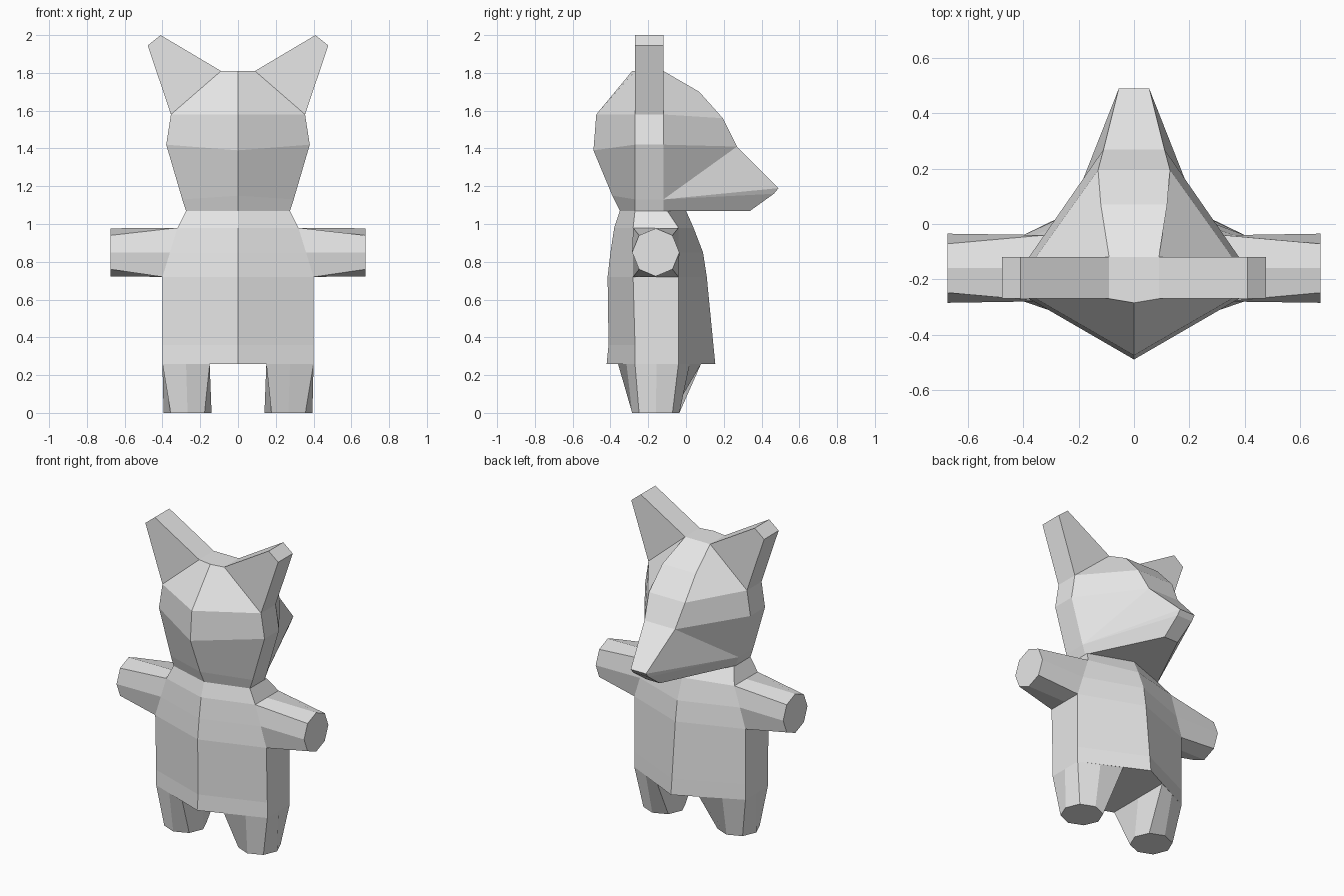
import bpy, bmesh, math

cube = bpy.data.objects.get("Cube")
if cube:
    bpy.data.objects.remove(cube, do_unlink=True)

grey = bpy.data.materials.new("light_grey")
grey.use_nodes = True
COLOUR = (0.8, 0.8, 0.8, 1)
grey.diffuse_color = COLOUR
grey.node_tree.nodes["Principled BSDF"].inputs["Base Color"].default_value = COLOUR


def build(name, faces, sides=(1, -1)):
    """Flat-shaded mesh from faces given as point lists, copied for each side."""
    bm = bmesh.new()
    for s in sides:
        for face in faces:
            pts = face if s > 0 else face[::-1]
            bm.faces.new([bm.verts.new((s * x, y, z)) for x, y, z in pts])
    bmesh.ops.remove_doubles(bm, verts=bm.verts, dist=0.0005)
    bmesh.ops.recalc_face_normals(bm, faces=bm.faces)
    mesh = bpy.data.meshes.new(name)
    bm.to_mesh(mesh)
    bm.free()
    mesh.materials.append(grey)
    obj = bpy.data.objects.new(name, mesh)
    bpy.context.collection.objects.link(obj)


def strip(a, b):
    """Quads between two rows of points."""
    return [[a[i], b[i], b[i + 1], a[i + 1]] for i in range(len(a) - 1)]


def tube(a, b):
    """Closed loft from ring a to ring b, capped at b."""
    return strip(a + a[:1], b + b[:1]) + [b]


def pair(name, faces):
    build("left_" + name, faces, (1,))
    build("right_" + name, faces, (-1,))


# Body: half sections (z, back ridge y, side x, side back y, side front y, front ridge y)
sections = [
    (0.26, -0.42, 0.40, -0.27, -0.04, 0.155),
    (0.36, -0.41, 0.40, -0.27, -0.04, 0.145),
    (0.72, -0.415, 0.40, -0.28, -0.04, 0.11),
    (0.85, -0.40, 0.36, -0.28, -0.04, 0.09),
    (0.98, -0.38, 0.32, -0.28, -0.04, 0.04),
    (1.07, -0.35, 0.275, -0.27, -0.10, 0.0),
]
rows = [[(0, yb, z), (x, y0, z), (x, y1, z), (0, yf, z)]
        for z, yb, x, y0, y1, yf in sections]
body = [rows[0], rows[-1]]
for low, high in zip(rows, rows[1:]):
    body += strip(low, high)
build("body", body)

# Head: back ridge, side corners and the strip running down to the nose
ridge = [(0, -0.35, 1.07), (0, -0.39, 1.15), (0, -0.49, 1.39),
         (0, -0.475, 1.58), (0, -0.285, 1.81)]
side = [(0.275, 1.07), (0.295, 1.13), (0.38, 1.42), (0.355, 1.58), (0.09, 1.81)]
back = [(x, -0.27, z) for x, z in side]
front = [(x, -0.12, z) for x, z in side]
snout = [front[4], (0.12, 0.07, 1.70), (0.13, 0.195, 1.56), (0.11, 0.27, 1.41),
         (0.055, 0.49, 1.19), (0.055, 0.465, 1.16), (0.05, 0.34, 1.07)]
middle = [(0, y, z) for x, y, z in snout]
head = strip(ridge, back) + strip(back[:4], front[:4]) + strip(snout, middle)
head += [
    [ridge[4], back[4], front[4], middle[0]],              # crown
    [front[4], front[3], snout[2], snout[1]],              # brow
    [front[3], front[2], snout[3], snout[2]],              # cheek
    [front[2], front[1], snout[3]],
    [front[1], snout[4], snout[3]],
    [front[1], snout[5], snout[4]],                        # jaw
    [front[1], front[0], snout[6], snout[5]],
    [ridge[0], back[0], front[0], snout[6], middle[6]],    # underside
]
build("head", head)

# Ears: straight wedges rising from the head corners
outline = [(0.09, 1.81), (0.41, 2.0), (0.478, 1.945), (0.355, 1.58)]
ear_back = [(x, -0.27, z) for x, z in outline]
ear_front = [(x, -0.12, z) for x, z in outline]
pair("ear", strip(ear_back, ear_front) + [ear_back, ear_front])

# Arms: square shoulder lofted to an octagonal end
unit = [(math.cos(k * math.pi / 4), math.sin(k * math.pi / 4)) for k in range(8)]
square = [(round(c), round(s)) for c, s in unit]
shoulder = [(0.36 - 0.04 * s, -0.16 + 0.12 * c, 0.85 + 0.13 * s) for c, s in square]
hand = [(0.675, -0.16 + 0.125 * c, 0.85 + 0.127 * s) for c, s in unit]
pair("arm", tube(shoulder, hand))

# Legs: hip outline follows the body underside, lofted to an octagonal foot
hip = [(0.4, -0.155, 0.26), (0.4, -0.04, 0.26), (0.275, 0.02, 0.26), (0.15, 0.08, 0.26),
       (0.15, -0.14, 0.26), (0.15, -0.36, 0.26), (0.275, -0.315, 0.26), (0.4, -0.27, 0.26)]
foot = [(0.267 + 0.127 * c, -0.16 + 0.125 * s, 0) for c, s in unit]
pair("leg", tube(hip, foot))
